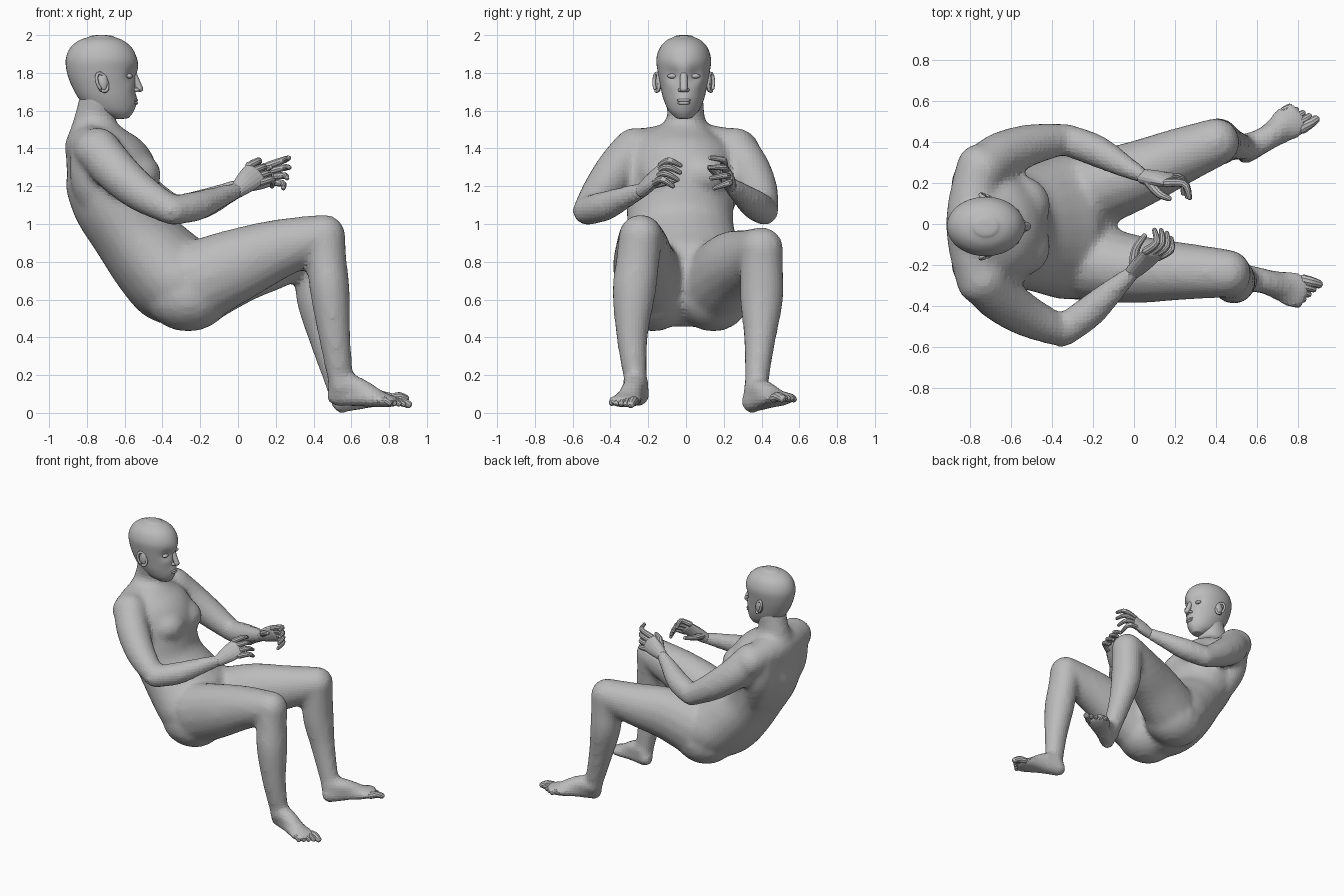
import bpy, bmesh
from math import sin, cos, pi, exp
from mathutils import Vector

cube = bpy.data.objects.get("Cube")
if cube:
    bpy.data.objects.remove(cube, do_unlink=True)

skin = bpy.data.materials.new("plain_grey")
skin.use_nodes = True
skin.diffuse_color = (0.5, 0.5, 0.5, 1)
skin.node_tree.nodes["Principled BSDF"].inputs["Base Color"].default_value = (0.5, 0.5, 0.5, 1)


def spline(rows, steps):
    """Catmull-Rom samples through rows of (x, y, z, width, depth)."""
    out = []
    for i in range(len(rows) - 1):
        a, b, c, d = (rows[max(0, min(len(rows) - 1, i + k))] for k in (-1, 0, 1, 2))
        for s in range(steps):
            t = s / steps
            out.append([q + t / 2 * (r - p + t * (2 * p - 5 * q + 4 * r - e + t * (3 * (q - r) + e - p)))
                        for p, q, r, e in zip(a, b, c, d)])
    return out + [list(rows[-1])]


def loft(bm, rows, side=(0, 1, 0), n=16, steps=4, axis=None, dome=1.0):
    """Elliptic tube with rounded ends; width lies along side."""
    pts = spline(rows, steps)
    pos = [Vector(p[:3]) for p in pts]
    rings = []
    last = len(pts) - 1
    for i, p in enumerate(pts):
        t = Vector(axis) if axis else (pos[min(i + 1, last)] - pos[max(i - 1, 0)]).normalized()
        u = Vector(side)
        u = (u - t * u.dot(t)).normalized()
        ring = (pos[i], t, u, t.cross(u), p[3], p[4])
        caps = [(0, 1)]
        if i in (0, last):
            way = -1 if i == 0 else 1
            r = min(p[3], p[4]) * dome * way
            caps += [(r * sin(k * pi / 8), cos(k * pi / 8)) for k in (1, 2, 3)]
            if i == 0:
                caps.reverse()
        rings += [(ring, off, sc) for off, sc in caps]
    loops = []
    for (c, t, u, v, w, d), off, sc in rings:
        loops.append([bm.verts.new(c + t * off + u * (w * sc * cos(2 * pi * k / n))
                                   + v * (d * sc * sin(2 * pi * k / n))) for k in range(n)])
    for a, b in zip(loops, loops[1:]):
        for k in range(n):
            bm.faces.new((a[k], a[(k + 1) % n], b[(k + 1) % n], b[k]))
    bm.faces.new(loops[0][::-1])
    bm.faces.new(loops[-1])


def ball(bm, centre, radii):
    new = bmesh.ops.create_uvsphere(bm, u_segments=16, v_segments=10, radius=1)["verts"]
    for v in new:
        v.co = Vector(centre) + Vector(a * b for a, b in zip(v.co, radii))


def finish(bm, name, smooth=False):
    bmesh.ops.recalc_face_normals(bm, faces=bm.faces)
    for f in bm.faces:
        f.smooth = smooth
    mesh = bpy.data.meshes.new(name)
    bm.to_mesh(mesh)
    bm.free()
    mesh.materials.append(skin)
    ob = bpy.data.objects.new(name, mesh)
    bpy.context.collection.objects.link(ob)
    return ob


def tube(bm, points, radii, **kw):
    loft(bm, [(*p, *(r if isinstance(r, tuple) else (r, r))) for p, r in zip(points, radii)], **kw)


def mix(a, b, t):
    return Vector(a).lerp(Vector(b), t)


# torso, from neck root to seat
body = bmesh.new()
loft(body, [(-.77, 0, 1.5, .13, .13), (-.74, -.01, 1.41, .25, .185), (-.68, -.02, 1.28, .285, .245),
            (-.64, -.03, 1.12, .285, .24), (-.57, -.03, .97, .285, .215), (-.46, -.02, .83, .32, .235),
            (-.34, -.015, .71, .355, .25), (-.24, -.015, .64, .34, .21)], n=24, dome=.6)
tube(body, [(-.73, -.01, 1.68), (-.755, 0, 1.57), (-.77, 0, 1.42)], [.105, (.1, .11), (.13, .14)])
tube(body, [(-.755, -.28, 1.39), (-.79, 0, 1.405), (-.755, .28, 1.39)], [.112, .13, .112], side=(1, 0, 0))
for s in (-1, 1):
    # breast, shoulder blade and buttock
    ball(body, (-.55, -.01 + s * .1, 1.26), (.145, .145, .125))
    tube(body, [(-.77, s * .2, 1.36), (-.765, s * .18, 1.22), (-.71, s * .14, 1.06)], [.12, .12, .1])
    ball(body, (-.265, -.015 + s * .16, .62), (.23, .2, .19))

# arms
wrists = [(0, -.23, 1.18), (.05, .23, 1.21)]
for shoulder, upper, mid, elbow, fore, wrist in (
        ((-.74, -.27, 1.395), (-.655, -.36, 1.29), (-.52, -.45, 1.17), (-.35, -.525, 1.07), (-.22, -.43, 1.095), wrists[0]),
        ((-.74, .26, 1.395), (-.655, .33, 1.29), (-.51, .385, 1.175), (-.34, .415, 1.07), (-.19, .36, 1.105), wrists[1])):
    tube(body, [shoulder, upper, mid, elbow], [.118, .117, .103, .077], side=(0, 0, 1))
    tube(body, [elbow, fore, mix(fore, wrist, .55), wrist], [.078, .08, .06, (.046, .036)], side=(0, 0, 1))

# legs
ankles = [(.545, -.265, .15), (.54, .37, .12)]
for hip, thigh, low, knee, calf, shin, ankle in (
        ((-.2, -.19, .7), (0, -.22, .785), (.22, -.23, .87), (.455, -.24, .935),
         (.487, -.275, .64), (.512, -.285, .4), ankles[0]),
        ((-.2, .165, .69), (0, .235, .77), (.2, .32, .815), (.4, .4, .868),
         (.415, .4, .6), (.465, .39, .38), ankles[1])):
    tube(body, [hip, thigh, low, knee], [(.19, .22), (.168, .195), (.143, .158), .118])
    tube(body, [knee, mix(knee, calf, .4), calf, shin, ankle],
         [.116, (.116, .107), (.116, .106), (.084, .085), (.06, .066)])

# feet and toes
for ankle, heel, toe, inner in ((ankles[0], (.52, -.245, .095), (.825, -.335, .06), 1),
                                (ankles[1], (.545, .345, .056), (.8, .525, .08), -1)):
    ahead = (Vector(toe) - Vector(heel)).normalized()
    across = Vector((-ahead.y, ahead.x, 0)) * inner
    tube(body, [ankle, mix(heel, toe, .4) + Vector((0, 0, .052)), mix(heel, toe, .85)],
         [.07, (.062, .055), (.055, .035)], side=across)
    tube(body, [heel, mix(heel, toe, .4), mix(heel, toe, .8), toe],
         [(.054, .06), (.062, .048), (.09, .04), (.086, .03)], side=across)
    toes = bmesh.new()
    for k in range(5):
        base = Vector(toe) + across * (.062 - .031 * k) - ahead * (.015 + .009 * k)
        r = .025 if k == 0 else .019
        tip = base + ahead * (.075 - .008 * k)
        tube(toes, [base, mix(base, tip, .5) + Vector((0, 0, .004)), tip - Vector((0, 0, .008))],
             [r, r, r * .85], n=10, steps=3)
    finish(toes, "right_toes" if inner == 1 else "left_toes")

body = finish(body, "body")
remesh = body.modifiers.new("blend", "REMESH")
remesh.mode = "VOXEL"
remesh.voxel_size = .02
relax = body.modifiers.new("relax", "SMOOTH")
relax.factor = .5
relax.iterations = 9

# hands with curled fingers
for name, wrist, knuckles, tips, bulge, thumb in (
        ("right_hand", wrists[0], ((.06, -.13, 1.31), (.12, -.16, 1.22)),
         ((.1, -.03, 1.31), (.18, -.07, 1.2)), (.03, -.01, .025),
         ((0, -.19, 1.21), (.01, -.12, 1.22), (.05, -.06, 1.23))),
        ("left_hand", wrists[1], ((.16, .2, 1.31), (.17, .23, 1.22)),
         ((.27, .13, 1.35), (.24, .15, 1.19)), (.03, .03, .01),
         ((.07, .21, 1.24), (.12, .15, 1.28), (.17, .125, 1.3)))):
    hand = bmesh.new()
    width = Vector(knuckles[0]) - Vector(knuckles[1])
    middle = mix(*knuckles, .5)
    tube(hand, [wrist, mix(wrist, middle, .5), middle], [(.043, .036), (.06, .036), (.068, .027)], side=width)
    for k in range(4):
        base, tip = mix(*knuckles, k / 3), mix(*tips, k / 3)
        if k in (1, 2):
            tip = tip + (tip - base) * .12
        bend = mix(base, tip, .5) + Vector(bulge)
        tube(hand, [base, bend, tip], [.021, .018, .012], n=10, side=width)
    tube(hand, thumb, [.027, .021, .014], n=10, side=width)
    finish(hand, name)

# head: rows of height, front, back and half width
head = bmesh.new()
loft(head, [((f + b) / 2, -.012, z, w, (f - b) / 2) for z, f, b, w in (
    (1.565, -.575, -.68, .045), (1.6, -.552, -.78, .08), (1.66, -.545, -.84, .107), (1.73, -.545, -.88, .124),
    (1.8, -.54, -.905, .137), (1.87, -.535, -.912, .145), (1.93, -.56, -.89, .128),
    (1.97, -.605, -.845, .094), (1.99, -.655, -.79, .054))],
     n=40, steps=5, axis=(0, 0, 1), dome=.2)
# eye sockets, cheeks, brow and mouth pressed into the face
for x, y, z, size, push in ((-.55, .055, 1.785, .035, -.022), (-.55, -.079, 1.785, .035, -.022),
                            (-.53, -.012, 1.825, .04, .008), (-.55, -.012, 1.65, .035, .012),
                            (-.56, .07, 1.73, .035, .008), (-.56, -.094, 1.73, .035, .008)):
    spot = Vector((x, y, z))
    for v in head.verts:
        v.co.x += push * exp(-((v.co - spot).length / size) ** 2)
finish(head, "head", True)

face = bmesh.new()
tube(face, [(-.55, -.012, 1.8), (-.535, -.012, 1.75), (-.52, -.012, 1.716)],
     [(.018, .012), (.02, .018), (.021, .018)], n=12)
for s in (-1, 1):
    ball(face, (-.54, -.012 + s * .018, 1.71), (.018, .012, .011))
finish(face, "nose", True)

lips = bmesh.new()
for z, w in ((1.655, .037), (1.64, .033)):
    ball(lips, (-.542, -.012, z), (.013, w, .009))
finish(lips, "lips", True)

for s, name in ((-1, "right"), (1, "left")):
    eye = bmesh.new()
    ball(eye, (-.575, -.012 + s * .062, 1.783), (.018, .026, .013))
    finish(eye, name + "_eye", True)
    ear = bmesh.new()
    # ear rim leaning back, around a filled bowl
    rim = [(-.72 + .026 * cos(a) - .014 * sin(a), -.012 + s * (.143 - .014 * cos(a)), 1.75 + .048 * sin(a))
           for a in (k * pi / 6 - pi * .6 for k in range(12))]
    tube(ear, rim, [.009] * 12, n=8, steps=2, side=(0, 1, 0))
    ball(ear, (-.718, -.012 + s * .133, 1.748), (.029, .016, .05))
    finish(ear, name + "_ear", True)
